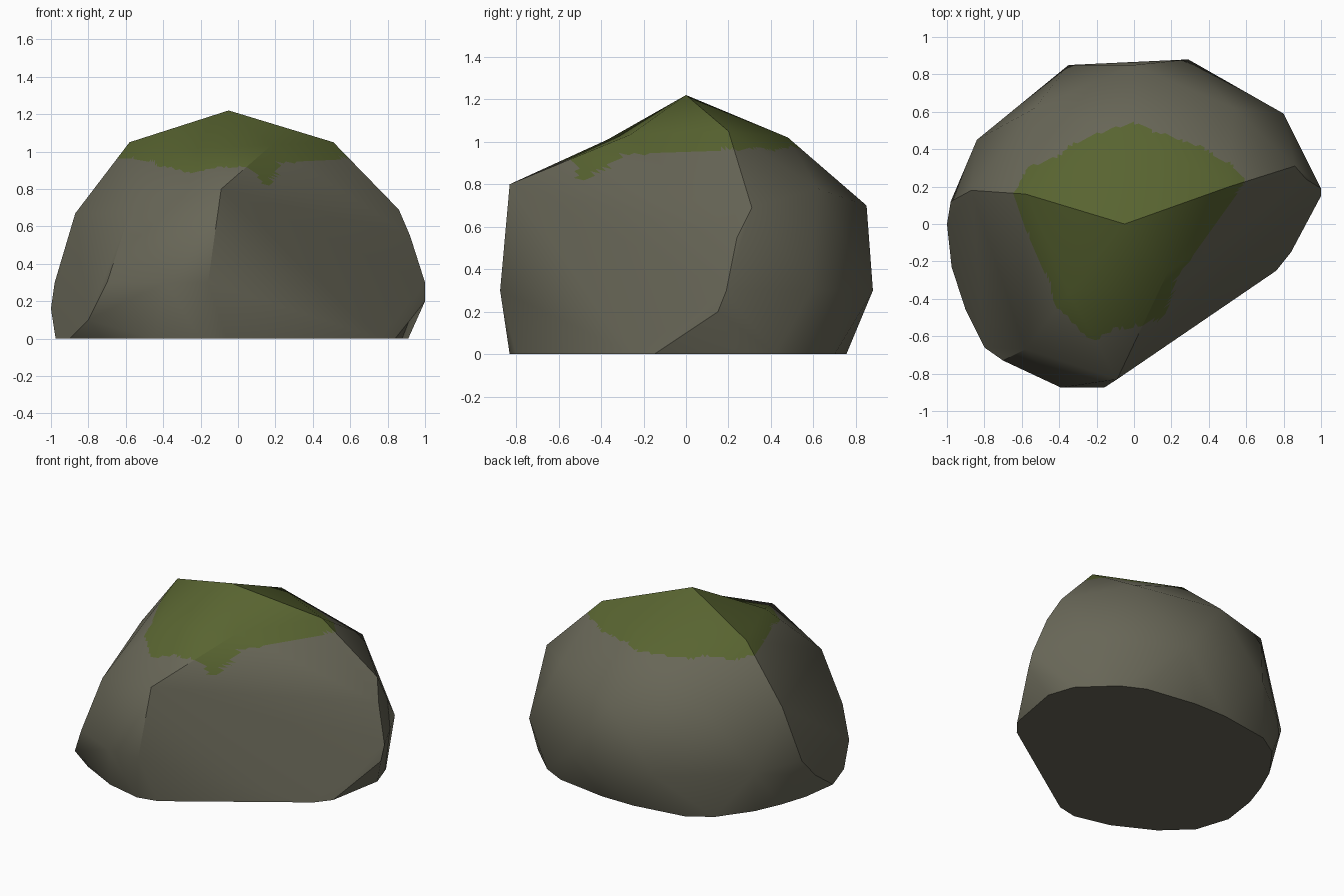
import bpy, bmesh, math
from mathutils import Vector, noise

if "Cube" in bpy.data.objects:
    bpy.data.objects.remove(bpy.data.objects["Cube"])

# Corner points of the boulder, from the top down
CORNERS = [
    (-.05, 0, 1.22),                                                     # peak
    (.51, .2, 1.05), (0, .48, 1.02), (-.58, .16, 1.05), (-.35, -.37, 1.01), (.18, -.26, 1.035),
    (0, .85, .7), (.53, .62, .78), (-.53, .62, .78), (.86, .31, .69),    # shoulder
    (-.87, .18, .67), (-.58, -.67, .67), (-.09, -.83, .8),
    (.8, .59, .3), (.29, .88, .3), (-.35, .85, .3), (-.84, .45, .3),     # waist
    (-.98, .12, .3), (-1, 0, .16), (-.7, -.73, .3), (-.8, -.66, .1),
    (-.39, -.875, .3), (-.16, -.875, .3), (.92, .24, .55), (1, .19, .3), (1, .15, .2),
    (.84, -.15, 0), (.76, -.25, 0), (-.06, -.8, 0), (-.2, -.83, 0),      # base
    (-.45, -.77, 0), (-.72, -.63, 0), (-.9, -.46, 0), (-.975, -.23, 0),
    (-.94, .02, 0), (-.88, .2, 0), (-.8, .38, 0), (-.64, .6, 0), (-.48, .7, 0),
    (-.12, .755, 0), (.12, .755, 0), (.48, .7, 0), (.64, .62, 0), (.85, .42, 0), (.91, .24, 0),
]
STEPS = 22   # fineness of the moss outline


def material(name, rgb):
    m = bpy.data.materials.new(name)
    m.diffuse_color = (*rgb, 1)
    m.use_nodes = True
    m.node_tree.nodes["Principled BSDF"].inputs["Base Color"].default_value = m.diffuse_color
    return m


def coarse_boulder():
    """Faceted hull with softened shallow edges."""
    bm = bmesh.new()
    for c in CORNERS:
        bm.verts.new(c)
    bmesh.ops.convex_hull(bm, input=bm.verts)
    loose = [v for v in bm.verts if not v.link_faces]
    bmesh.ops.delete(bm, geom=loose, context='VERTS')
    bmesh.ops.triangulate(bm, faces=bm.faces)
    # slight hollow between the peak and the front shoulder
    near = lambda v, c: (v.co - Vector(c)).length < .01
    ridge = [e for e in bm.edges
             if any(near(v, CORNERS[0]) for v in e.verts)
             and any(near(v, CORNERS[12]) for v in e.verts)]
    if ridge:
        bmesh.ops.rotate_edges(bm, edges=ridge, use_ccw=False)
    bmesh.ops.recalc_face_normals(bm, faces=bm.faces)
    me = bpy.data.meshes.new("coarse_boulder")
    bm.to_mesh(me)
    bm.free()
    me.shade_smooth()
    me.set_sharp_from_angle(angle=math.radians(33))
    return me


def is_moss(p):
    """Moss covers the top, reaching lower at the front with one drip."""
    edge = .965 + .1 * min(p.y, 0)
    if p.y < -.3:
        edge -= .09 * math.exp(-((p.x - .15) / .06) ** 2)
    edge += .022 * noise.noise(p * 5) + .01 * noise.noise(p * 14)
    return p.z > edge


coarse = coarse_boulder()
normals = [n.vector.copy() for n in coarse.corner_normals]
index, verts, faces, split = {}, [], [], []


def vert(p):
    key = tuple(round(c, 5) + 0.0 for c in p)
    if key not in index:
        index[key] = len(verts)
        verts.append(p)
    return index[key]


# Divide each facet finely, keeping the soft shading of the coarse shape
for poly in coarse.polygons:
    pts = [coarse.vertices[i].co for i in poly.vertices]
    nrm = [normals[i] for i in poly.loop_indices]
    steps = STEPS if max(p.z for p in pts) > .75 else 1
    # facets touching the divided ones need matching edges
    if steps == 1 and max(p.z for p in pts) > .1:
        steps = STEPS

    def mix(src, i, j):
        a, b = i / steps, j / steps
        return src[0] * (1 - a - b) + src[1] * a + src[2] * b

    for i in range(steps):
        for j in range(steps - i):
            tris = [((i, j), (i + 1, j), (i, j + 1))]
            if i + j < steps - 1:
                tris.append(((i + 1, j), (i + 1, j + 1), (i, j + 1)))
            for t in tris:
                faces.append([vert(mix(pts, *c)) for c in t])
                split += [mix(nrm, *c).normalized() for c in t]

mesh = bpy.data.meshes.new("boulder")
mesh.from_pydata(verts, [], faces)
mesh.materials.append(material("grey stone", (.137, .133, .095)))
mesh.materials.append(material("green moss", (.098, .127, .030)))
for f in mesh.polygons:
    f.material_index = int(is_moss(f.center))
mesh.shade_smooth()
mesh.normals_split_custom_set(split)
bpy.context.collection.objects.link(bpy.data.objects.new("boulder", mesh))
bpy.data.meshes.remove(coarse)
